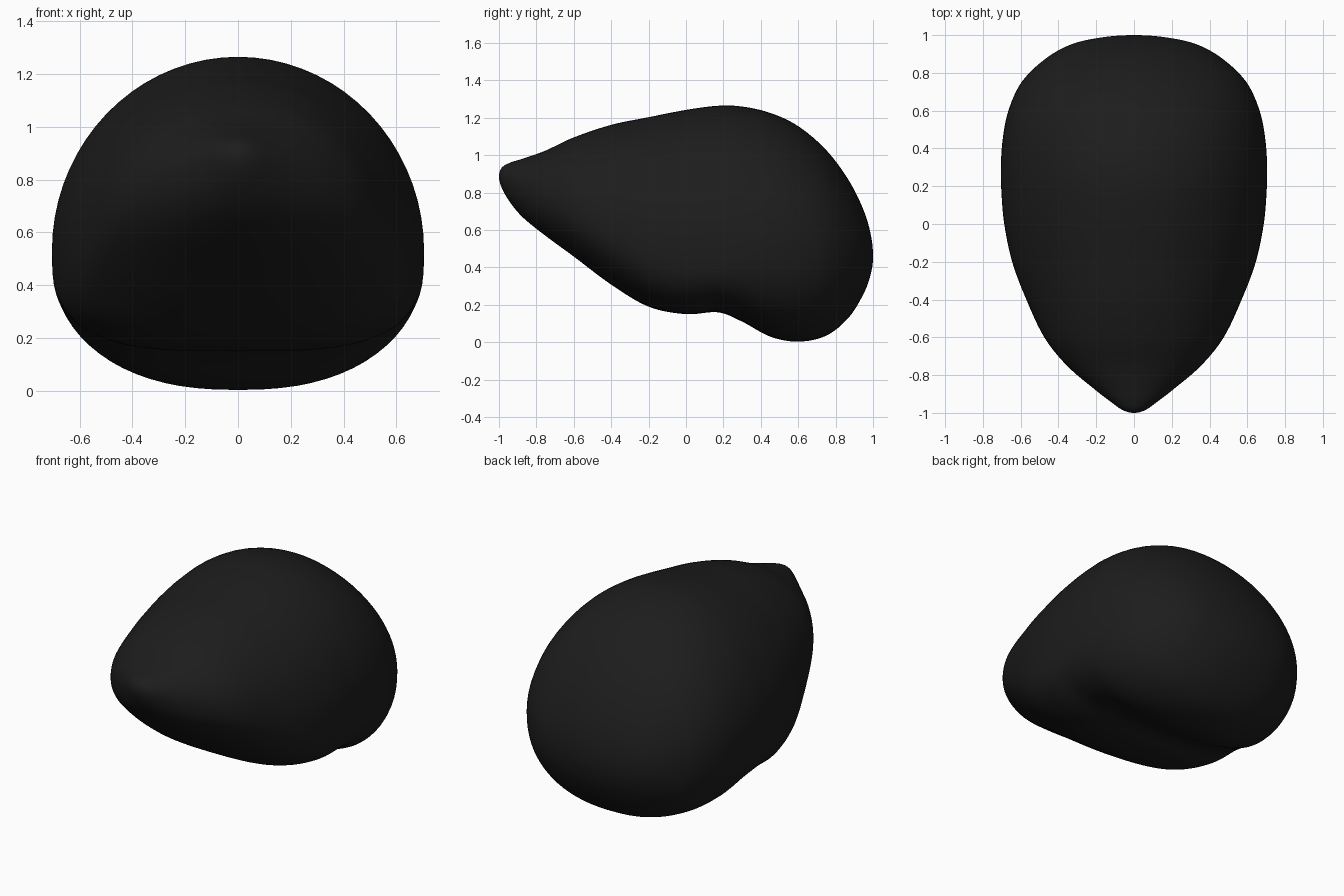
import bpy, bmesh
from math import cos, sin, pi

if "Cube" in bpy.data.objects:
    bpy.data.objects.remove(bpy.data.objects["Cube"])

# Cross-sections along the body: y, top z, bottom z, half width, z of widest line, lower squareness
KEYS = [
    (-1.0, .885, .885, 0, .885, 2.0),
    (-.985, .933, .825, .06, .882, 2.0),
    (-.94, .960, .747, .125, .86, 2.1),
    (-.87, .982, .665, .215, .82, 2.2),
    (-.75, 1.025, .568, .355, .77, 2.3),
    (-.6, 1.095, .458, .475, .71, 2.4),
    (-.4, 1.162, .308, .570, .62, 2.6),
    (-.2, 1.203, .190, .645, .56, 3.0),
    (0, 1.242, .150, .687, .54, 3.3),
    (.17, 1.264, .160, .702, .53, 3.3),
    (.3, 1.260, .110, .705, .53, 2.9),
    (.45, 1.226, .030, .695, .53, 2.6),
    (.6, 1.155, .003, .665, .52, 2.4),
    (.75, 1.027, .035, .596, .51, 2.3),
    (.87, .866, .132, .475, .49, 2.2),
    (.95, .705, .260, .335, .475, 2.1),
    (.988, .575, .365, .17, .465, 2.0),
    (1.0, .46, .46, 0, .46, 2.0),
]
STEPS, SIDES = 6, 72


def mirrored(k):
    # Continue the outline around a closed end
    y, t, b, w, m, n = k
    return (y, b, t, -w, m, n)


def smooth(a, b, c, d, t):
    # Catmull-Rom interpolation of two neighbouring sections
    return [.5 * (2 * q + (r - p) * t + (2 * p - 5 * q + 4 * r - s) * t * t
                  + (3 * q - p - 3 * r + s) * t ** 3)
            for p, q, r, s in zip(a, b, c, d)]


def power(v, e):
    return (1 if v >= 0 else -1) * abs(v) ** e


def ring_points(y, top, bottom, w, mid, n):
    for i in range(SIDES):
        a = 2 * pi * i / SIDES
        c, s = cos(a), sin(a)
        if s >= 0:
            yield (w * c, y, mid + (top - mid) * s)
        else:
            yield (w * power(c, 2 / n), y, mid + (mid - bottom) * power(s, 2 / n))


# Body lofted through the sections
bm = bmesh.new()
keys = [mirrored(KEYS[1])] + KEYS + [mirrored(KEYS[-2])]
sections = []
for i in range(1, len(keys) - 2):
    for j in range(STEPS):
        sections.append(smooth(*keys[i - 1:i + 3], j / STEPS))
rings = [[bm.verts.new(p) for p in ring_points(*s)] for s in sections[1:]]
for r0, r1 in zip(rings, rings[1:]):
    for i in range(SIDES):
        k = (i + 1) % SIDES
        bm.faces.new((r0[i], r0[k], r1[k], r1[i]))

# Close both ends
for ring, key in ((rings[0], KEYS[0]), (rings[-1], KEYS[-1])):
    pole = bm.verts.new((0, key[0], key[1]))
    for i in range(SIDES):
        bm.faces.new((ring[i], ring[(i + 1) % SIDES], pole))

# Soften the lower flanks
bmesh.ops.recalc_face_normals(bm, faces=bm.faces)
mesh = bpy.data.meshes.new("smooth_body")
bm.to_mesh(mesh)
bm.free()
body = bpy.data.objects.new("smooth_body", mesh)
bpy.context.collection.objects.link(body)
for p in mesh.polygons:
    p.use_smooth = True

# Black finish
mat = bpy.data.materials.new("black")
mat.diffuse_color = (.012, .012, .012, 1)
mat.use_nodes = True
mat.node_tree.nodes["Principled BSDF"].inputs["Base Color"].default_value = mat.diffuse_color
mesh.materials.append(mat)
